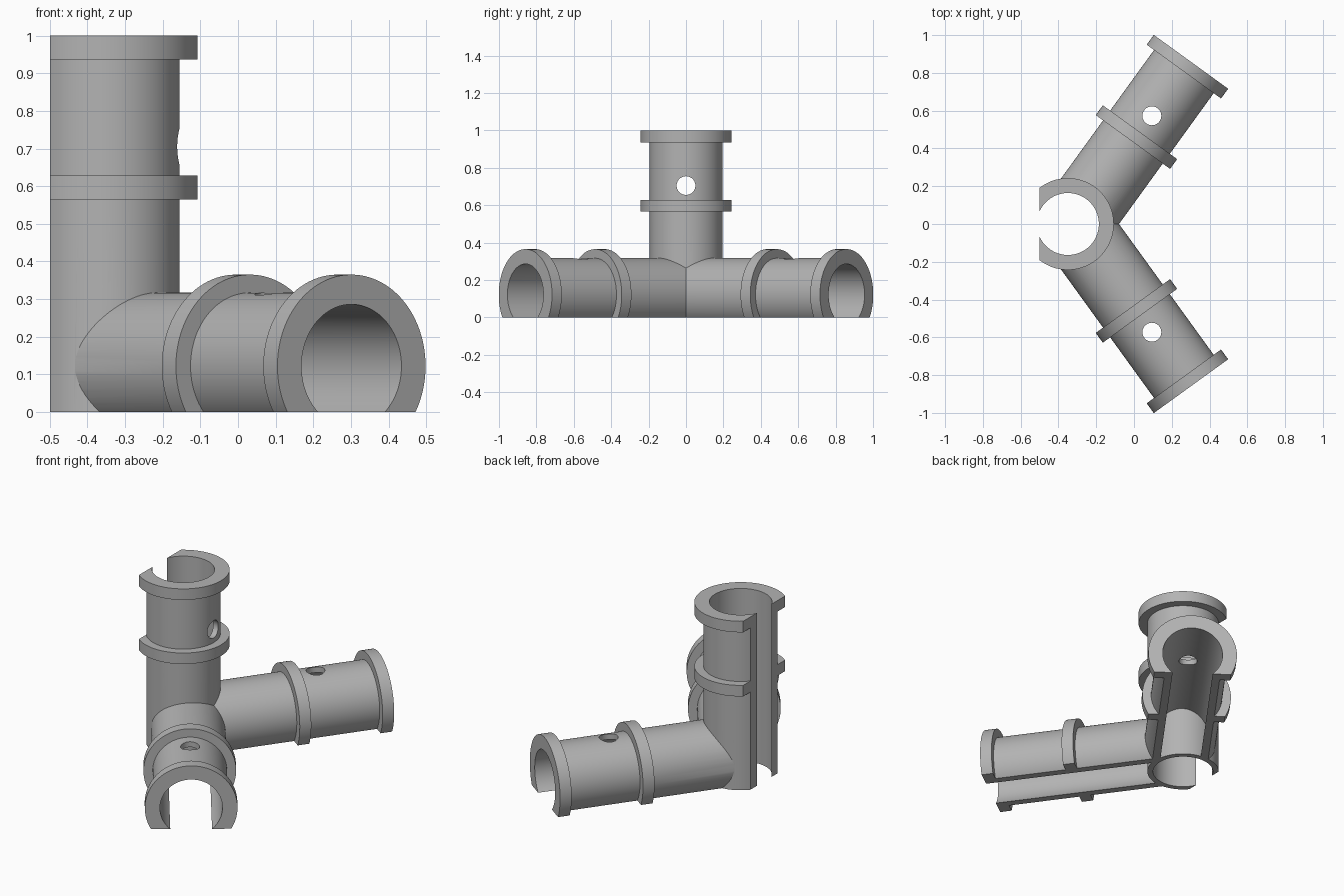
import bpy
from math import radians
from mathutils import Vector, Matrix

if "Cube" in bpy.data.objects:
    bpy.data.objects.remove(bpy.data.objects["Cube"], do_unlink=True)

# Shared tube sizes
TUBE_R, RING_R, BORE_R, HOLE_R = 0.195, 0.243, 0.164, 0.05
RING_T = 0.064
UP = Vector((0, 0, 1))

grey = bpy.data.materials.new("plain grey")
grey.use_nodes = True
grey.diffuse_color = (0.45, 0.45, 0.45, 1)
grey.node_tree.nodes["Principled BSDF"].inputs["Base Color"].default_value = grey.diffuse_color


def rod(name, start, direction, length, radius, segments=96):
    """Solid cylinder from a start point along a direction."""
    direction = Vector(direction).normalized()
    bpy.ops.mesh.primitive_cylinder_add(vertices=segments, radius=radius, depth=length)
    obj = bpy.context.object
    obj.name = name
    turn = direction.to_track_quat('Z', 'Y').to_matrix().to_4x4()
    obj.matrix_world = Matrix.Translation(Vector(start) + direction * length / 2) @ turn
    return obj


def box(name, center, size):
    bpy.ops.mesh.primitive_cube_add(size=1, location=center)
    obj = bpy.context.object
    obj.name = name
    obj.scale = size
    return obj


def combine(target, other, operation):
    """Apply a boolean and discard the helper."""
    bpy.context.view_layer.update()
    mod = target.modifiers.new(operation, 'BOOLEAN')
    mod.operation, mod.object, mod.solver = operation, other, 'EXACT'
    bpy.ops.object.select_all(action='DESELECT')
    bpy.context.view_layer.objects.active = target
    target.select_set(True)
    bpy.ops.object.modifier_apply(modifier=mod.name)
    bpy.data.objects.remove(other, do_unlink=True)


def add_rings(target, end, direction, mid):
    """End collar and middle collar, placed by distance back from the end."""
    for back in (0, mid):
        ring = rod("collar", end - direction * (back + RING_T), direction, RING_T, RING_R)
        combine(target, ring, 'UNION')


# Two splayed side arms
arm_root = Vector((-0.32, 0, 0.122))
arm_len = 1.06
directions = [Matrix.Rotation(radians(s * 54.1), 3, 'Z') @ Vector((1, 0, 0)) for s in (-1, 1)]
connector = None
for d in directions:
    arm = rod("arm", arm_root, d, arm_len - RING_T / 2, TUBE_R)
    add_rings(arm, arm_root + d * arm_len, d, 0.46)
    if connector:
        combine(connector, arm, 'UNION')
    else:
        connector = arm

# Arm bores and peg holes
for d in directions:
    combine(connector, rod("arm_bore", arm_root, d, arm_len + 0.2, BORE_R), 'DIFFERENCE')
    hole_at = arm_root + d * (arm_len - 0.353)
    combine(connector, rod("arm_hole", hole_at, UP, 0.4, HOLE_R, 48), 'DIFFERENCE')

# Upright tube with collars, closing off the arm roots
post_axis = Vector((-0.35, 0, 0))
post = rod("post", post_axis - UP * 0.2, UP, 1.2 - RING_T / 2, TUBE_R)
add_rings(post, post_axis + UP, UP, 0.371)
combine(connector, post, 'UNION')
combine(connector, rod("post_bore", post_axis - UP * 0.4, UP, 1.8, BORE_R), 'DIFFERENCE')
combine(connector, rod("post_hole", post_axis + UP * 0.705, (1, 0, 0), 0.4, HOLE_R, 48), 'DIFFERENCE')

# Flat cuts that open the slots underneath and along the back of the post
combine(connector, box("base_cut", (0, 0, -0.5), (3, 3, 1)), 'DIFFERENCE')
combine(connector, box("slot_cut", (-1, 0, 0.5), (1, 3, 3)), 'DIFFERENCE')

# Finish
connector.name = "tube_connector"
connector.data.materials.clear()
connector.data.materials.append(grey)
for face in connector.data.polygons:
    face.material_index = 0
bpy.ops.object.shade_smooth_by_angle(angle=radians(30))
